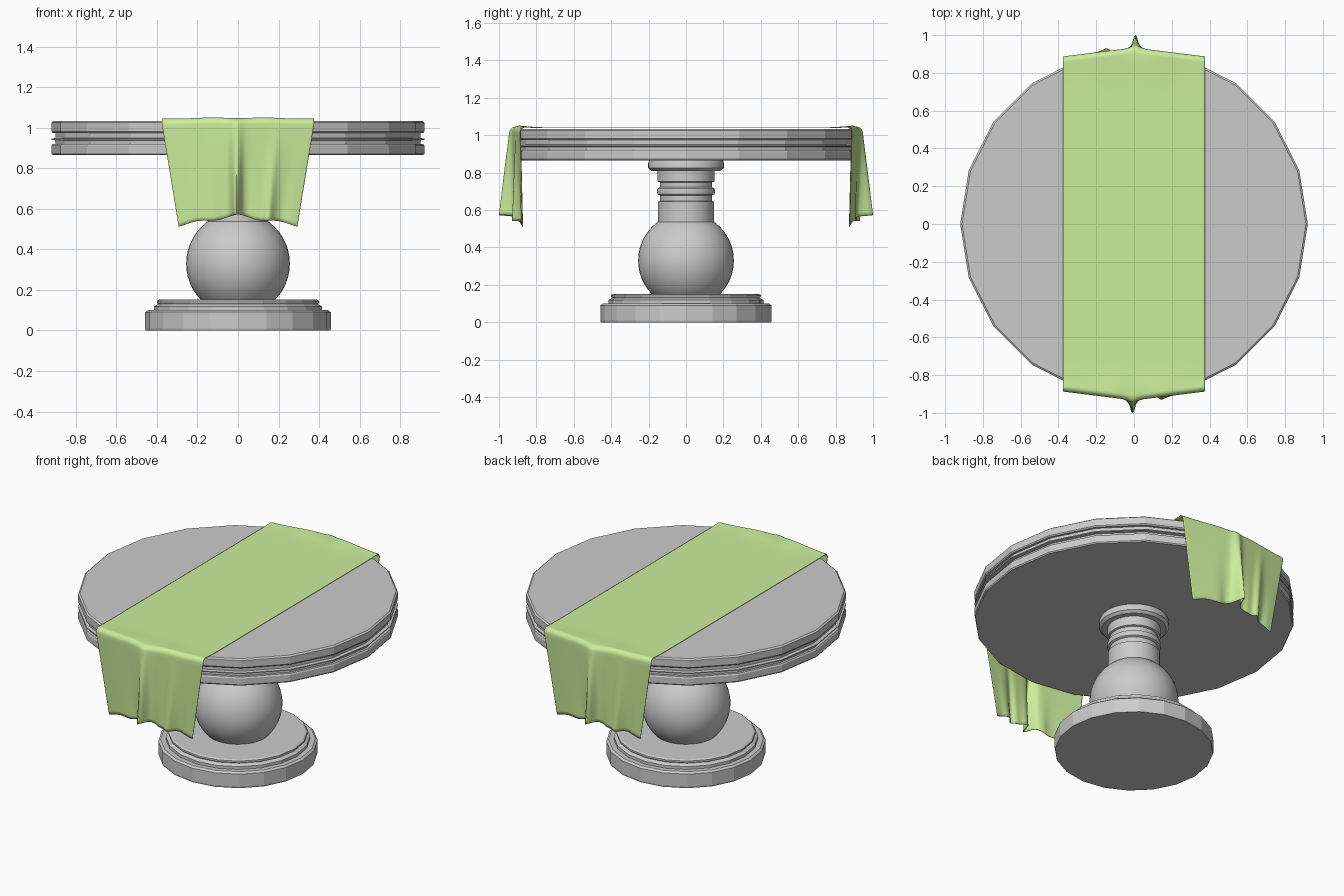
import bpy, bmesh, math

if "Cube" in bpy.data.objects:
    bpy.data.objects.remove(bpy.data.objects["Cube"])


def finish(name, bm, smooth_angle=None):
    me = bpy.data.meshes.new(name)
    bmesh.ops.recalc_face_normals(bm, faces=bm.faces)
    bm.to_mesh(me)
    bm.free()
    ob = bpy.data.objects.new(name, me)
    bpy.context.collection.objects.link(ob)
    if smooth_angle:
        bpy.ops.object.select_all(action='DESELECT')
        ob.select_set(True)
        bpy.context.view_layer.objects.active = ob
        bpy.ops.object.shade_smooth_by_angle(angle=math.radians(smooth_angle))
    return ob


def lathe(name, profile, sides, smooth_angle=None):
    """Revolve a (radius, z) profile around z and cap both ends."""
    bm = bmesh.new()
    rings = [[bm.verts.new((r * math.cos(2 * math.pi * i / sides),
                            r * math.sin(2 * math.pi * i / sides), z))
              for i in range(sides)] for r, z in profile]
    for a, b in zip(rings, rings[1:]):
        for i in range(sides):
            j = (i + 1) % sides
            bm.faces.new((a[i], a[j], b[j], b[i]))
    bm.faces.new(rings[0][::-1])
    bm.faces.new(rings[-1])
    return finish(name, bm, smooth_angle)


# Tabletop with grooved rim
lathe("tabletop", [
    (0.915, 0.865), (0.92, 0.872), (0.92, 0.912), (0.915, 0.92), (0.90, 0.92),
    (0.90, 0.938), (0.92, 0.941), (0.92, 0.947), (0.90, 0.950), (0.90, 0.975),
    (0.915, 0.975), (0.92, 0.982), (0.92, 1.026), (0.91, 1.034)], 20)

# Stepped foot
lathe("base", [
    (0.455, 0.0), (0.458, 0.01), (0.458, 0.09), (0.445, 0.10), (0.415, 0.10),
    (0.415, 0.118), (0.395, 0.13), (0.40, 0.138), (0.40, 0.146), (0.39, 0.152)], 20)

# Ball
bm = bmesh.new()
bmesh.ops.create_uvsphere(bm, u_segments=40, v_segments=24, radius=0.256)
bmesh.ops.translate(bm, verts=bm.verts, vec=(0, 0, 0.33))
finish("pedestal_ball", bm, 40)

# Turned neck with rings and collar under the top
lathe("pedestal_neck", [
    (0.15, 0.50), (0.15, 0.645), (0.14, 0.648), (0.14, 0.678), (0.152, 0.684),
    (0.156, 0.70), (0.152, 0.716), (0.14, 0.722), (0.14, 0.748), (0.152, 0.752),
    (0.152, 0.81), (0.185, 0.81), (0.202, 0.825), (0.202, 0.852), (0.195, 0.868)],
    40, 30)


# Table runner: flat strip, rounded over the rim, hanging in pleats
def bump(x, centre, width):
    return math.exp(-((x - centre) / width) ** 2)


FLAT, BEND, HANG, COLS = 14, 6, 24, 90
RAD = 0.03


def half_point(u, k):
    """Point on the front half; u in -1..1 across, k rows out from the middle."""
    x = 0.375 * u
    edge = 0.932 - 0.125 * abs(x)
    lift = 0.005 + 0.005 * bump(abs(x), 0.13, 0.09)
    if k <= FLAT:
        d = (edge - RAD) * k / FLAT
        rise = max(0, (d - 0.78) / 0.12)
        return x, -d, 1.04 + lift * min(1, rise)
    if k <= FLAT + BEND:
        a = math.pi / 2 * (k - FLAT) / BEND
        d = edge - RAD + RAD * math.sin(a)
        d += 0.012 * bump(x, -0.01, 0.03) * math.sin(a)
        return x, -d, 1.04 + lift - RAD * (1 - math.cos(a))
    s = (k - FLAT - BEND) / HANG
    top = 1.04 + lift - RAD
    hem = 0.518 + 0.05 * (1 - abs(u)) + 0.006 * math.cos(9 * u)
    d = edge - 0.012 * s * abs(u)
    d += (0.012 + 0.058 * s) * bump(x, -0.01, 0.022 + 0.01 * (1 - s))
    d += 0.026 * s * bump(x, 0.19, 0.03)
    d -= s * s * (0.016 * bump(x, 0.06, 0.04) + 0.016 * bump(x, -0.09, 0.05)
                  + 0.012 * bump(x, 0.27, 0.04))
    return x * (1 - 0.22 * s), -d, top + (hem - top) * s


rows = FLAT + BEND + HANG
bm = bmesh.new()
grid = []
for k in range(-rows, rows + 1):
    line = []
    for i in range(COLS + 1):
        u = -1 + 2 * i / COLS
        sgn = 1 if k >= 0 else -1      # back end is the front turned half round
        x, y, z = half_point(sgn * u, abs(k))
        line.append(bm.verts.new((sgn * x, sgn * y, z)))
    grid.append(line)
for a, b in zip(grid, grid[1:]):
    for i in range(COLS):
        bm.faces.new((a[i], a[i + 1], b[i + 1], b[i]))
runner = finish("table_runner", bm, 60)
thick = runner.modifiers.new("thickness", 'SOLIDIFY')
thick.thickness = 0.004
thick.offset = 0

mat = bpy.data.materials.new("green_cloth")
mat.diffuse_color = (0.60, 0.85, 0.33, 1)
mat.use_nodes = True
mat.node_tree.nodes["Principled BSDF"].inputs["Base Color"].default_value = mat.diffuse_color
runner.data.materials.append(mat)
